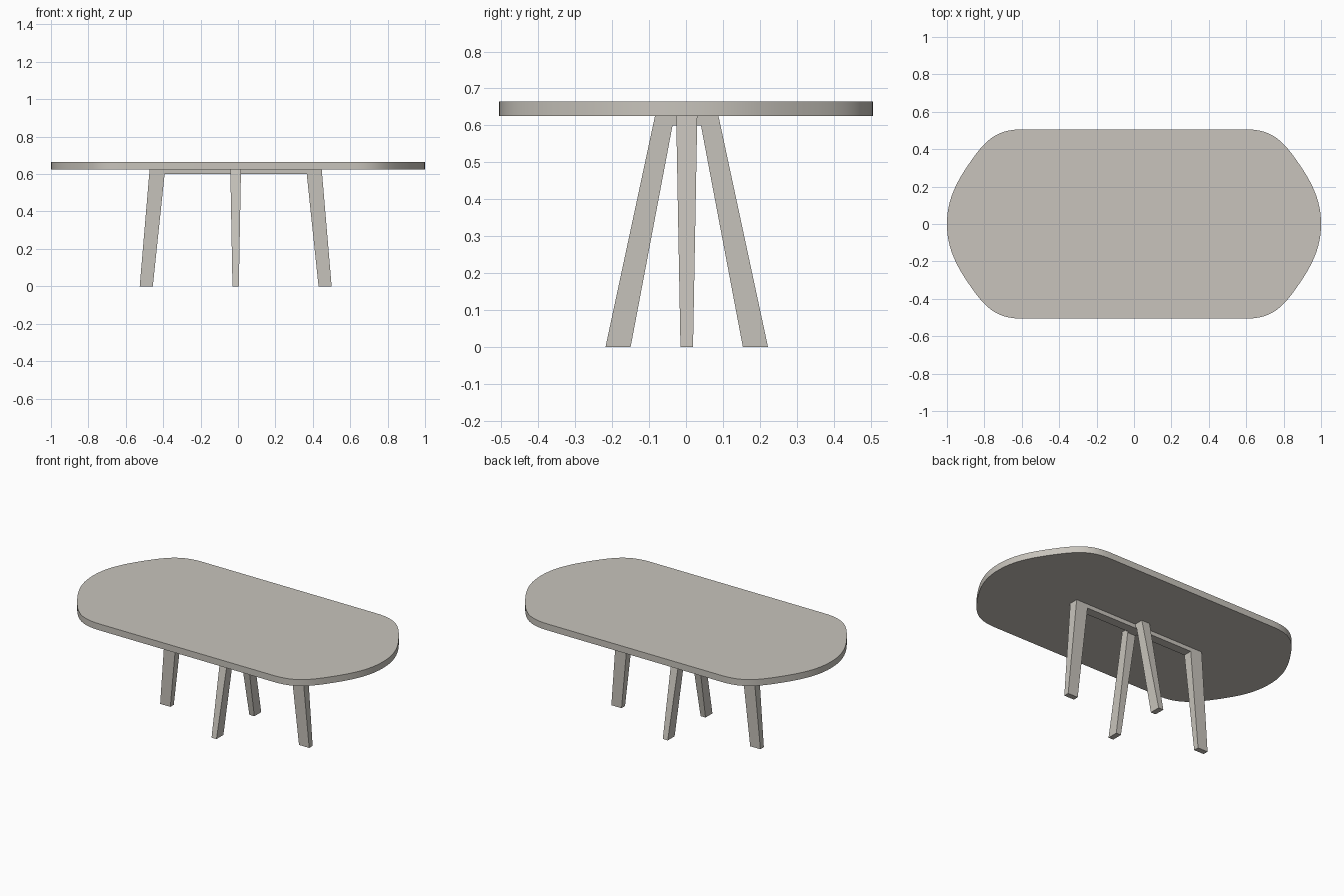
import bpy, bmesh

if "Cube" in bpy.data.objects:
    bpy.data.objects.remove(bpy.data.objects["Cube"])

mat = bpy.data.materials.new("warm_grey")
mat.diffuse_color = (0.578, 0.552, 0.503, 1)
mat.use_nodes = True
mat.node_tree.nodes["Principled BSDF"].inputs["Base Color"].default_value = mat.diffuse_color


def make_object(name, bm):
    bmesh.ops.recalc_face_normals(bm, faces=bm.faces[:])
    me = bpy.data.meshes.new(name)
    bm.to_mesh(me)
    bm.free()
    me.materials.append(mat)
    ob = bpy.data.objects.new(name, me)
    bpy.context.collection.objects.link(ob)
    return ob


def bezier(p, n):
    pts = []
    for i in range(n):
        t = i / n
        w = ((1 - t) ** 3, 3 * t * (1 - t) ** 2, 3 * t * t * (1 - t), t ** 3)
        pts.append(tuple(sum(w[k] * p[k][a] for k in range(4)) for a in (0, 1)))
    return pts


# Tabletop: one quarter outline mirrored into a rounded capsule shape
quarter = bezier([(1, 0), (1, 0.13), (0.95, 0.225), (0.873, 0.335)], 12)
quarter += bezier([(0.873, 0.335), (0.79, 0.455), (0.73, 0.505), (0.6, 0.506)], 14)
quarter.append((0.6, 0.506))
half = quarter + [(-x, y) for x, y in reversed(quarter)]
outline = half + [(x, -y) for x, y in reversed(half[1:-1])]

bm = bmesh.new()
face = bm.faces.new([bm.verts.new((x, y, 0.625)) for x, y in outline])
ext = bmesh.ops.extrude_face_region(bm, geom=[face], use_keep_orig=True)
top = [v for v in ext["geom"] if isinstance(v, bmesh.types.BMVert)]
bmesh.ops.translate(bm, verts=top, vec=(0, 0, 0.04))
ob = make_object("tabletop", bm)
bpy.context.view_layer.objects.active = ob
ob.select_set(True)
bpy.ops.object.shade_smooth_by_angle(angle=0.6)


# Leg frames: two splayed legs joined by a thin rail, thicker towards the top
def leg_frame(name, foot_out, foot_in, top_out, top_in, centre, place):
    profile = [(-foot_out, 0), (-top_out, 0.625), (top_out, 0.625), (foot_out, 0),
               (foot_in, 0), (top_in, 0.6), (-top_in, 0.6), (-foot_in, 0)]
    bm = bmesh.new()
    sides = []
    for s in (-1, 1):
        sides.append([bm.verts.new(place(u + centre, s * (0.017 + 0.0185 * z), z))
                      for u, z in profile])
        bm.faces.new(sides[-1])
    for i in range(8):
        j = (i + 1) % 8
        bm.faces.new((sides[0][i], sides[0][j], sides[1][j], sides[1][i]))
    make_object(name, bm)


leg_frame("long_leg_frame", 0.513, 0.443, 0.46, 0.38, -0.0125,
          lambda u, v, z: (u, v + 0.002, z))
leg_frame("cross_leg_frame", 0.22, 0.152, 0.086, 0.0385, 0.002,
          lambda u, v, z: (v - 0.0125, u, z))
